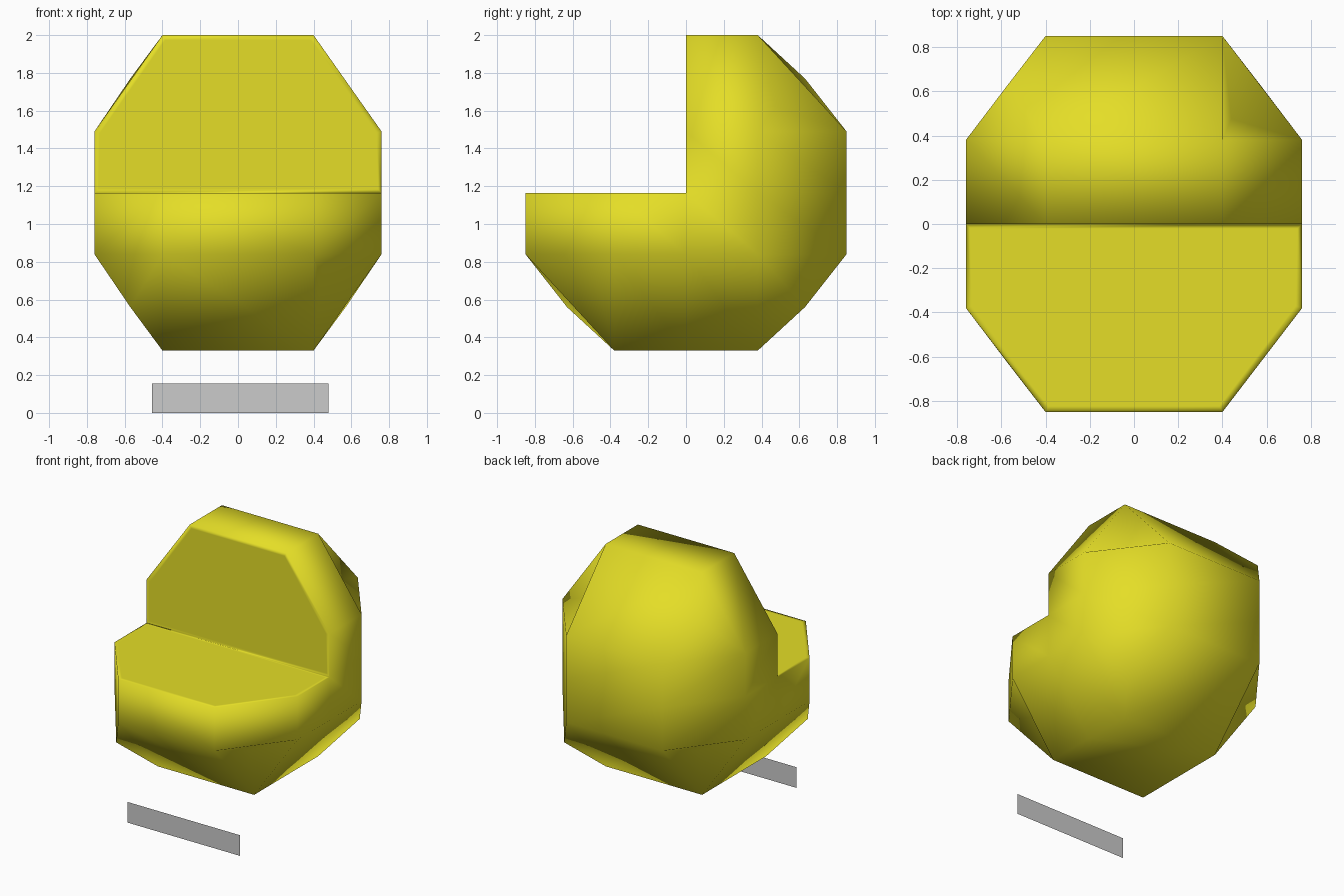
import bpy, bmesh
from mathutils import Vector

if "Cube" in bpy.data.objects:
    bpy.data.objects.remove(bpy.data.objects["Cube"])

ZC = 1.165                      # height of the cell centre and of the cut
signs = (-1, 1)


def make_object(name, bm):
    mesh = bpy.data.meshes.new(name)
    bm.to_mesh(mesh)
    bm.free()
    ob = bpy.data.objects.new(name, mesh)
    bpy.context.collection.objects.link(ob)
    return ob


# Cell body: low-poly ball made of flat panels, chamfers and corner triangles
bm = bmesh.new()
for sx in signs:
    for sy in signs:
        for sz in signs:
            for p in ((.40, .38, .835), (.76, .38, .325), (.40, .85, .325)):
                bm.verts.new((sx * p[0], sy * p[1], ZC + sz * p[2]))
bmesh.ops.convex_hull(bm, input=bm.verts[:])
bmesh.ops.dissolve_limit(bm, angle_limit=0.03, verts=bm.verts[:], edges=bm.edges[:])

# Corners alternate between pushed out and dented in
corners = [f for f in bm.faces if len(f.verts) == 3]
for v in bmesh.ops.poke(bm, faces=corners)["verts"]:
    s = [1 if c > 0 else -1 for c in (v.co.x, v.co.y, v.co.z - ZC)]
    p = (.44, .475, .455) if s[0] * s[1] * s[2] > 0 else (.57, .63, .605)
    v.co = Vector((s[0] * p[0], s[1] * p[1], ZC + s[2] * p[2]))

# Remove the upper front quarter and close the cut
for co, no in (((0, 0, 0), (0, 1, 0)), ((0, 0, ZC), (0, 0, 1))):
    bmesh.ops.bisect_plane(bm, geom=bm.verts[:] + bm.edges[:] + bm.faces[:],
                           plane_co=co, plane_no=no, dist=1e-5)
gone = []
for f in bm.faces:
    c = f.calc_center_median()
    if c.y < 0 and c.z > ZC:
        gone.append(f)
bmesh.ops.delete(bm, geom=gone, context='FACES')
rim = [e for e in bm.edges if e.is_boundary]
flat = [e for e in rim if all(abs(v.co.z - ZC) < 1e-4 for v in e.verts)]
wall = [e for e in rim if e not in flat]
inner = [v for v in {v for e in rim for v in e.verts}
         if abs(v.co.y) < 1e-4 and abs(v.co.z - ZC) < 1e-4]
ridge = bm.edges.new(inner)
caps = []
for edges in (flat, wall):
    caps += bmesh.ops.edgenet_fill(bm, edges=edges + [ridge])["faces"]
bmesh.ops.recalc_face_normals(bm, faces=bm.faces[:])
bmesh.ops.inset_individual(bm, faces=caps, thickness=0.03)
for f in bm.faces:
    f.smooth = True
body = make_object("cell_body", bm)
mat = bpy.data.materials.new("yellow")
mat.diffuse_color = (0.78, 0.73, 0.02, 1)
mat.use_nodes = True
mat.node_tree.nodes["Principled BSDF"].inputs["Base Color"].default_value = mat.diffuse_color
body.data.materials.append(mat)

# Label plate: thin upright sheet in front, left blank
bm = bmesh.new()
bm.faces.new([bm.verts.new(p) for p in
              ((-.455, -.66, 0), (.48, -.66, 0), (.48, -.66, .155), (-.455, -.66, .155))])
make_object("label_plate", bm)
